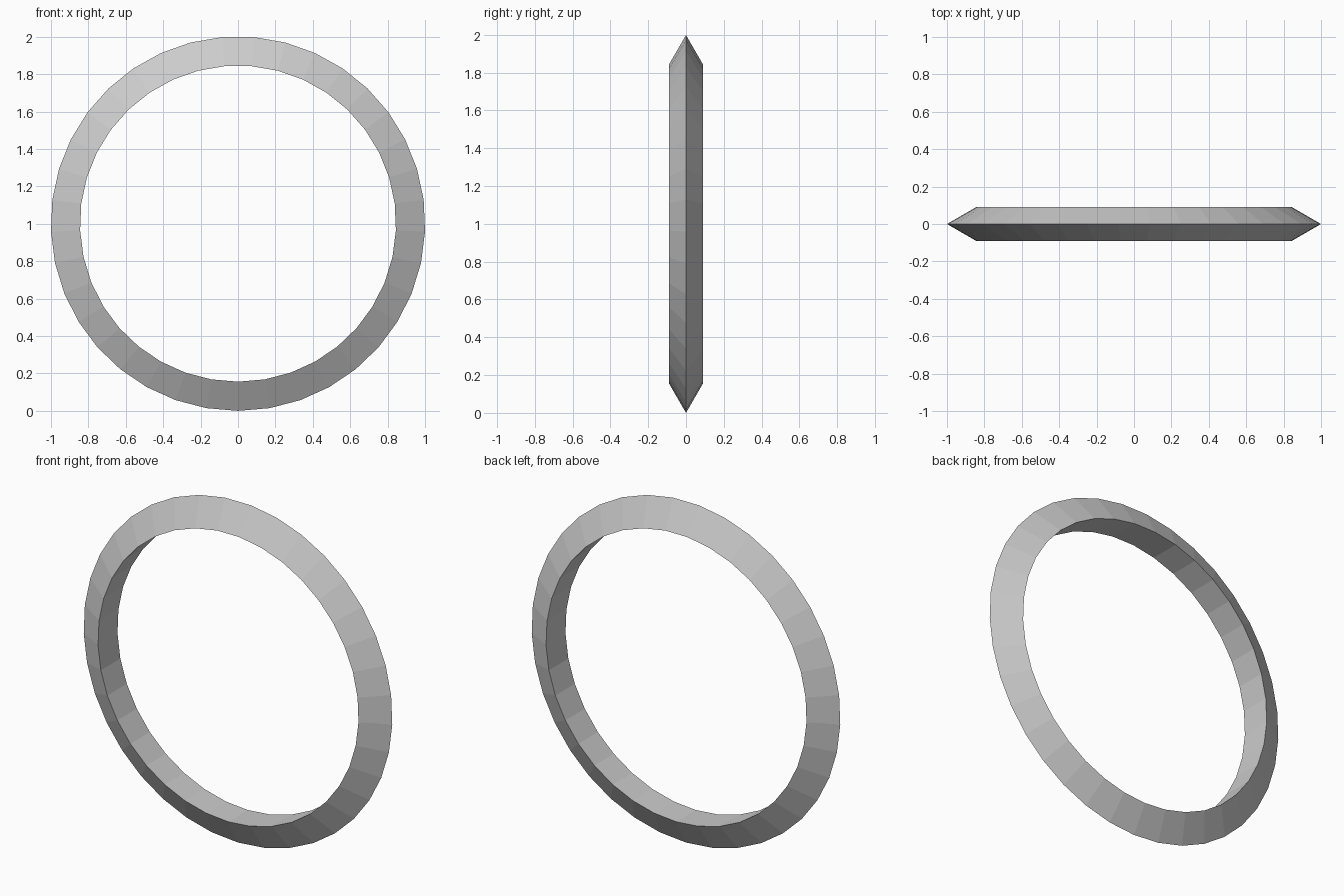
import bpy
from math import radians, sin, pi

if "Cube" in bpy.data.objects:
    bpy.data.objects.remove(bpy.data.objects["Cube"])

SEGMENTS = 37                              # odd count: corner at the bottom, flat at the top
OUTER = 1 / sin(2 * pi / SEGMENTS * 9)     # outer radius giving a width of exactly 2
MINOR = 0.104                              # radius of the triangular cross-section

# Faceted ring, sharp edge outwards, flat band inside, standing upright
bpy.ops.mesh.primitive_torus_add(
    major_segments=SEGMENTS, minor_segments=3,
    major_radius=OUTER - MINOR, minor_radius=MINOR,
    location=(0, 0, OUTER), rotation=(0, radians(90), radians(90)))
ring = bpy.context.object
ring.name = "ring"
bpy.ops.object.transform_apply(location=True, rotation=True, scale=True)
bpy.ops.object.shade_flat()
